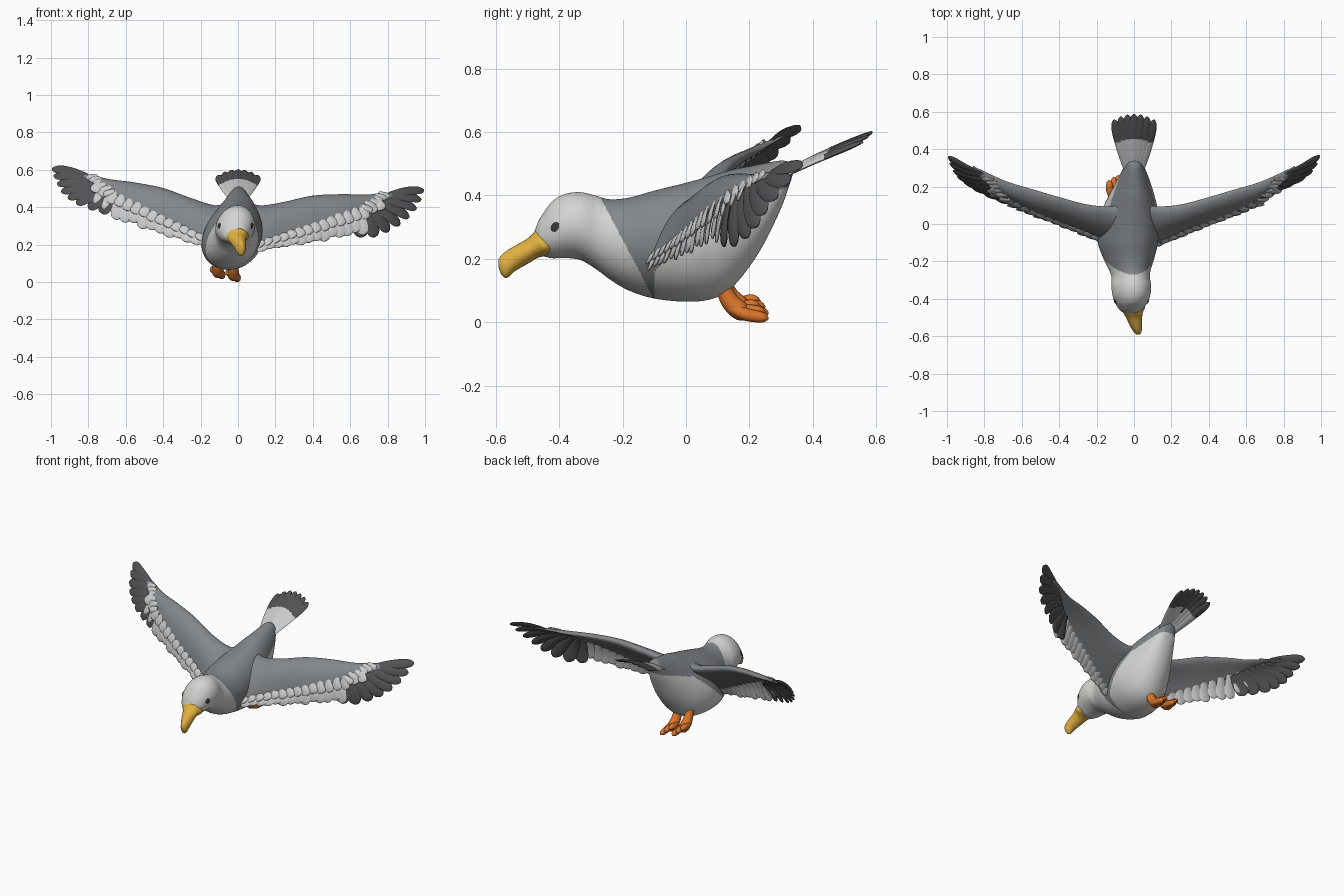
import bpy, bmesh, math
from mathutils import Vector

if "Cube" in bpy.data.objects:
    bpy.data.objects.remove(bpy.data.objects["Cube"])

def mat(name, r, g, b):
    m = bpy.data.materials.new(name)
    m.diffuse_color = (r, g, b, 1)
    m.use_nodes = True
    m.node_tree.nodes["Principled BSDF"].inputs["Base Color"].default_value = m.diffuse_color
    return m

WHITE = mat("white_plumage", .66, .66, .65)
GREY = mat("grey_mantle", .225, .24, .255)
DARK = mat("dark_feathers", .085, .085, .09)
FRINGE = mat("pale_feathers", .60, .60, .60)
YELLOW = mat("yellow_beak", .75, .43, .05)
ORANGE = mat("orange_feet", .72, .18, .025)
BLACK = mat("eye_dark", .04, .04, .04)

def resample(rows, n):
    """Smooth spline through rows of numbers, n steps per span."""
    out = []
    for i in range(len(rows) - 1):
        a, b, c, d = (rows[max(0, min(len(rows) - 1, i + k))] for k in (-1, 0, 1, 2))
        for j in range(n):
            t = j / n
            out.append([.5 * (2*q + (r - p)*t + (2*p - 5*q + 4*r - s)*t*t + (3*q - p - 3*r + s)*t**3)
                        for p, q, r, s in zip(a, b, c, d)])
    return out + [list(rows[-1])]

def lerp_row(rows, x):
    """Straight interpolation of a table keyed by its first column."""
    for a, b in zip(rows, rows[1:]):
        if x <= b[0]:
            t = (x - a[0]) / (b[0] - a[0])
            return [p + (q - p) * t for p, q in zip(a, b)]
    return rows[-1]

def loft(bm, rings, index=0):
    """Skin closed rings and cap both ends."""
    vr = [[bm.verts.new(p) for p in r] for r in rings]
    n = len(vr[0])
    faces = [bm.faces.new((a[i], a[(i+1) % n], b[(i+1) % n], b[i]))
             for a, b in zip(vr, vr[1:]) for i in range(n)]
    faces += [bm.faces.new(vr[0][::-1]), bm.faces.new(vr[-1])]
    for f in faces:
        f.material_index = index

def finish(bm, name, mats, rule=None):
    bmesh.ops.recalc_face_normals(bm, faces=bm.faces[:])
    if rule:
        for f in bm.faces:
            f.material_index = rule(f.calc_center_median())
    me = bpy.data.meshes.new(name)
    bm.to_mesh(me)
    bm.free()
    for m in mats:
        me.materials.append(m)
    ob = bpy.data.objects.new(name, me)
    bpy.context.collection.objects.link(ob)
    bpy.ops.object.select_all(action='DESELECT')
    ob.select_set(True)
    bpy.context.view_layer.objects.active = ob
    bpy.ops.object.shade_smooth_by_angle(angle=math.radians(50))
    return ob

def oval(c, a, b, n):
    return [c + a * math.cos(2*math.pi*i/n) + b * math.sin(2*math.pi*i/n) for i in range(n)]

def tube(bm, rows):
    """Round tube through rows of x, y, z, radius."""
    rows = resample(rows, 4)
    rings = []
    for i, r in enumerate(rows):
        d = Vector(rows[min(i+1, len(rows)-1)][:3]) - Vector(rows[max(i-1, 0)][:3])
        side = d.cross(Vector((0, 0, 1))).normalized()
        rings.append(oval(Vector(r[:3]), side * r[3], side.cross(d).normalized() * r[3], 12))
    loft(bm, rings)

def feather(bm, root, tip, width, normal, thick=.006, bow=.05):
    """Slim blade with a rounded tip and a slight bow."""
    d = tip - root
    side = d.cross(normal).normalized()
    up = side.cross(d).normalized()
    shape = resample([(0, .6), (.35, .9), (.7, 1), (.88, .85), (.97, .45), (1, .08)], 3)
    loft(bm, [oval(root + d*t + up * (bow * d.length * math.sin(math.pi*t)),
                   side * width * w, up * thick * (.4 + .6*w), 8) for t, w in shape])

# Body, neck and head: y, bottom z, top z, half width
BODY = [(-.482, .235, .275, .02), (-.467, .215, .315, .05), (-.45, .208, .345, .067),
        (-.42, .202, .383, .086), (-.38, .203, .405, .1), (-.33, .195, .41, .105),
        (-.28, .165, .398, .101), (-.24, .135, .388, .112), (-.18, .1, .393, .135),
        (-.1, .075, .415, .157), (0, .065, .44, .161), (.08, .073, .462, .145),
        (.14, .105, .48, .125), (.2, .175, .492, .101), (.25, .255, .502, .08),
        (.3, .36, .51, .056), (.325, .43, .505, .038), (.338, .47, .492, .01)]
# Sideways lean of the belly along the body: y, amount
LEAN = [(-.6, .03), (-.3, .035), (-.1, .052), (.08, .036), (.25, .015), (.4, 0)]

def body_point(row, a):
    y, zb, zt, hw = row
    z = (zb + zt)/2 + (zt - zb)/2 * math.sin(a)
    lean = -lerp_row(LEAN, y)[1] * (.42 - z) / .3
    return Vector((lean + hw * math.cos(a) * (1 - .1*math.sin(a)), y, z))

def mantle(c):
    if c.y < -.1:
        edge = .39 - 1.9 * (c.y + .268)
    else:
        edge = min(.16 + .95 * (c.y + .1), .32 + .33 * c.y)
    return 1 if c.z > edge and c.y > -.28 else 0

bm = bmesh.new()
loft(bm, [[body_point(r, 2*math.pi*i/160) for i in range(160)] for r in resample(BODY, 18)])
finish(bm, "body", [WHITE, GREY], mantle)

# Eyes, thin discs lying on the head
for name, a in (("eye_right", .07), ("eye_left", math.pi - .07)):
    row = lerp_row(BODY, -.413)
    p = body_point(row, a)
    e = .01
    along = (body_point(lerp_row(BODY, -.413 + e), a) - body_point(lerp_row(BODY, -.413 - e), a)).normalized()
    around = (body_point(row, a + e) - body_point(row, a - e)).normalized()
    n = along.cross(around)
    n = n.normalized() * (1 if n.x * p.x > 0 else -1)
    bm = bmesh.new()
    loft(bm, [oval(p + n*h, along*r, around*r, 20) for h, r in ((-.004, .015), (.002, .015), (.004, .008))])
    finish(bm, name, [BLACK])

# Beak with a hooked tip: y, bottom z, top z, half width, centre x
BEAK = [(-.42, .222, .248, .05, -.012), (-.445, .21, .272, .068, -.01), (-.47, .202, .29, .055, -.006),
        (-.5, .184, .264, .043, 0), (-.54, .161, .241, .034, .01), (-.565, .14, .226, .026, .016),
        (-.582, .15, .212, .018, .02), (-.592, .175, .197, .006, .022)]
bm = bmesh.new()
loft(bm, [oval(Vector((cx, y, (b+t)/2)), Vector((w, 0, 0)), Vector((0, 0, (t-b)/2)), 24)
          for y, b, t, w, cx in resample(BEAK, 4)])
finish(bm, "beak", [YELLOW])

# Tail fan, dark at the end
bm = bmesh.new()
for i in range(-3, 4):
    k = i / 3
    feather(bm, Vector((.03*k, .27, .452 - .008*abs(k))),
            Vector((.106*k, .588 - .03*k*k, .6 - .03*k*k)), .03,
            Vector((.25*k, -.4, 1)), thick=.008, bow=.015)
finish(bm, "tail", [FRINGE, DARK], lambda c: 1 if c.y > .44 else 0)

# Wing: x, upper edge y z, lower edge y z, thickness
WING = [(.04, .11, .43, -.13, .2, .06), (.12, .09, .405, -.11, .19, .06), (.25, .1, .425, -.045, .235, .054),
        (.4, .14, .458, .01, .285, .048), (.55, .185, .466, .07, .345, .038),
        (.68, .225, .464, .14, .395, .028), (.8, .28, .473, .225, .445, .014), (.86, .31, .48, .29, .468, .006)]
# Tips of the pale fringe and of the long dark feathers: x, y, z
FRINGE_TIPS = [(.12, -.115, .165), (.25, -.065, .185), (.4, 0, .205), (.55, .055, .235), (.66, .1, .25), (.74, .15, .32)]
RIGHT_TIPS = [(.66, .12, .238), (.735, .155, .24), (.805, .195, .268), (.865, .225, .303),
              (.915, .25, .345), (.955, .285, .392), (.98, .325, .442), (.993, .365, .492)]
LEFT_TIPS = [(.735, .13, .28), (.8, .16, .295), (.865, .195, .312), (.91, .225, .335),
             (.945, .255, .364), (.967, .285, .402), (.985, .325, .443), (.993, .36, .48)]

def wing(name, s, lift, tips):
    def place(x, y, z):
        return Vector((s*x, y, z + lift * max(0, x - .12)))
    facing = Vector((0, -.8, .6))
    bm = bmesh.new()
    rings = []
    for x, ty, tz, by, bz, th in resample(WING, 6):
        ring = []
        for i in range(28):
            a = 2*math.pi*i/28
            u = .5 - .5*math.cos(a)
            # thick rounded upper edge, cambered towards the thin lower edge
            bulge = th * (.75*math.sin(a) * (1 - .65*u) + .38*math.sin(math.pi*u))
            ring.append(place(x, ty + (by-ty)*u - .75*bulge, tz + (bz-tz)*u + .66*bulge))
        rings.append(ring)
    loft(bm, rings)
    finish(bm, name, [GREY])

    # Long dark feathers fanned at the wing end
    bm = bmesh.new()
    for i, tip in enumerate(tips):
        k = i / 7
        root = place(.64 + .17*k, .14 + .125*k, .392 + .075*k)
        feather(bm, root, place(*tip), .041 - .013*k, facing + Vector((s*.12, 0, 0)), thick=.008)
    finish(bm, name + "_dark_feathers", [DARK])

    # Pale fringe: long row behind, short overlapping row in front
    bm = bmesh.new()
    end = tips[0][0]
    for count, reach, width, lo, hi, front in ((14, 1, .035, .13, end, .004), (16, .5, .028, .12, .76, .014)):
        for i in range(count):
            x = lo + (hi - lo) * i / (count - 1)
            _, ty, tz, by, bz, th = lerp_row(WING, x)
            _, fy, fz = lerp_row(FRINGE_TIPS, x)
            y0, z0 = by + .1*(ty-by), bz + .1*(tz-bz)
            r = reach * (.93 + .07 * math.cos(i * 2.4))
            root = place(x - .02, y0 - front*.8, z0 + front*.6)
            tip = place(x + .012, y0 + (fy-y0)*r - front, z0 + (fz-z0)*r + front*.3)
            feather(bm, root, tip, width, facing)
    # Pale tufts edging the grey where the dark feathers begin
    for i in range(6):
        k = i / 5
        x = .69 + .09*k
        _, ty, tz, by, bz, th = lerp_row(WING, x)
        y0, z0 = by + (ty-by)*k*.75, bz + (tz-bz)*k*.75
        feather(bm, place(x - .03, y0 - .018, z0 + .011), place(x + .03, y0 - .014, z0 - .02 + .015*k),
                .018, facing)
    finish(bm, name + "_pale_feathers", [FRINGE])

wing("right_wing", 1, 0, RIGHT_TIPS)
wing("left_wing", -1, .145, LEFT_TIPS)

# Legs and trailing feet
for name, x, dz in (("left_foot", -.108, .01), ("right_foot", -.025, -.006)):
    bm = bmesh.new()
    tube(bm, [(x, .1, .16 + dz, .025), (x, .122, .105 + dz, .026), (x, .142, .068 + dz, .029),
              (x, .175, .04 + dz, .03), (x, .205, .032 + dz, .014)])
    for dx, ze, ye in ((-.022, .06, .235), (0, .042, .25), (.02, .023, .26)):
        tube(bm, [(x + dx*.4, .145, .052 + dz, .019), (x + dx, .185, .018 + ze*.6 + dz, .02),
                  (x + dx*1.05, ye - .03, ze + dz, .018), (x + dx*1.1, ye - .012, ze - .003 + dz, .014),
                  (x + dx*1.1, ye, ze - .006 + dz, .004)])
    # Web between the toes
    loft(bm, [[Vector((x - w, y, z + .02 + dz)), Vector((x + w, y, z - .012 + dz)),
               Vector((x + w, y, z - .02 + dz)), Vector((x - w, y, z + .01 + dz))]
              for y, z, w in ((.16, .04, .01), (.19, .037, .022), (.225, .038, .024))])
    finish(bm, name, [ORANGE])
